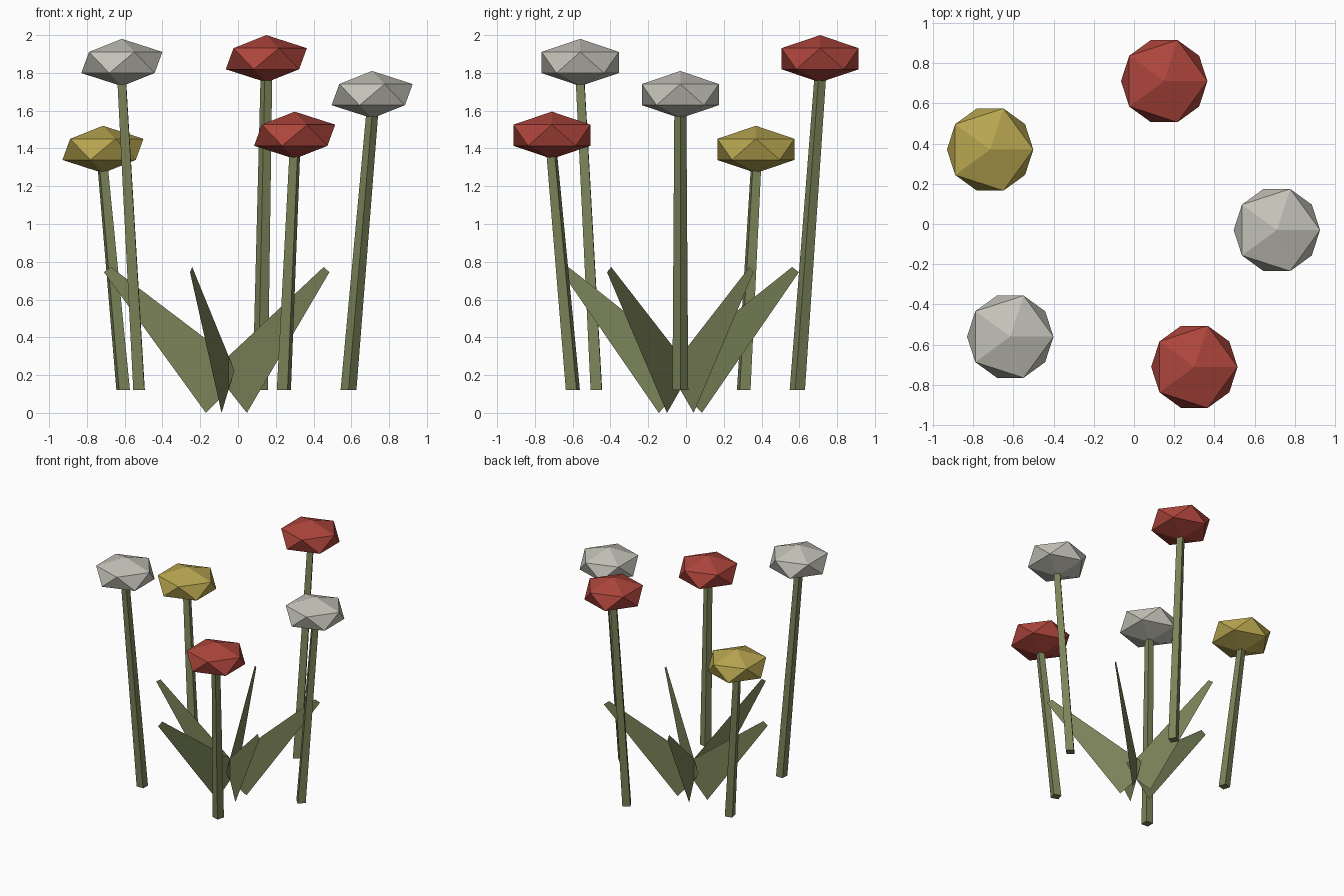
import bpy, bmesh
from math import cos, sin, atan2, pi, radians
from mathutils import Vector

if "Cube" in bpy.data.objects:
    bpy.data.objects.remove(bpy.data.objects["Cube"])

CENTRE = Vector((-0.05, -0.03, 0))


def material(name, rgb):
    m = bpy.data.materials.new(name)
    m.diffuse_color = (*rgb, 1)
    m.use_nodes = True
    m.node_tree.nodes["Principled BSDF"].inputs["Base Color"].default_value = m.diffuse_color
    return m


green = material("green", (0.20, 0.23, 0.10))
red = material("red", (0.42, 0.06, 0.045))
yellow = material("yellow", (0.48, 0.38, 0.08))
white = material("white", (0.55, 0.54, 0.48))


def mesh_object(name, verts, faces, mat):
    me = bpy.data.meshes.new(name)
    me.from_pydata(verts, [], faces)
    me.materials.append(mat)
    ob = bpy.data.objects.new(name, me)
    bpy.context.collection.objects.link(ob)
    return ob


def polar(a, r, z):
    return CENTRE + Vector((r * cos(a), r * sin(a), z))


# Square tapered stem leaning outward, topped by a flattened icosahedron
def flower(i, pos, mat):
    pos = Vector(pos)
    a = atan2(pos.y - CENTRE.y, pos.x - CENTRE.x)
    top = pos - Vector((0, 0, 0.105))
    bottom = Vector((pos.x - 0.125 * cos(a), pos.y - 0.125 * sin(a), 0.12))
    verts = [c + Vector((r * cos(a + k * pi / 2), r * sin(a + k * pi / 2), 0))
             for c, r in ((bottom, 0.042), (top, 0.032)) for k in range(4)]
    faces = [(3, 2, 1, 0), (4, 5, 6, 7)]
    faces += [(k, (k + 1) % 4, (k + 1) % 4 + 4, k + 4) for k in range(4)]
    mesh_object(f"stem_{i}", verts, faces, green)

    bpy.ops.mesh.primitive_ico_sphere_add(subdivisions=1, radius=1, location=pos)
    head = bpy.context.object
    head.name = f"flower_head_{i}"
    head.scale = (0.24, 0.24, 0.125)
    head.data.materials.append(mat)


flowers = [((0.71, -0.03, 1.685), white),
           ((0.15, 0.71, 1.875), red),
           ((-0.715, 0.37, 1.395), yellow),
           ((-0.615, -0.56, 1.855), white),
           ((0.30, -0.71, 1.47), red)]
for i, (pos, mat) in enumerate(flowers, 1):
    flower(i, pos, mat)

# Flat upright leaf blades fanning out from the middle
blade = [(0.12, 0), (0.66, 0.745), (0.622, 0.772), (-0.10, 0.225)]
for k in range(5):
    a = radians(36 + 72 * k)
    mesh_object(f"leaf_{k + 1}", [polar(a, r, z) for r, z in blade],
                [(0, 1, 2, 3)], green)
